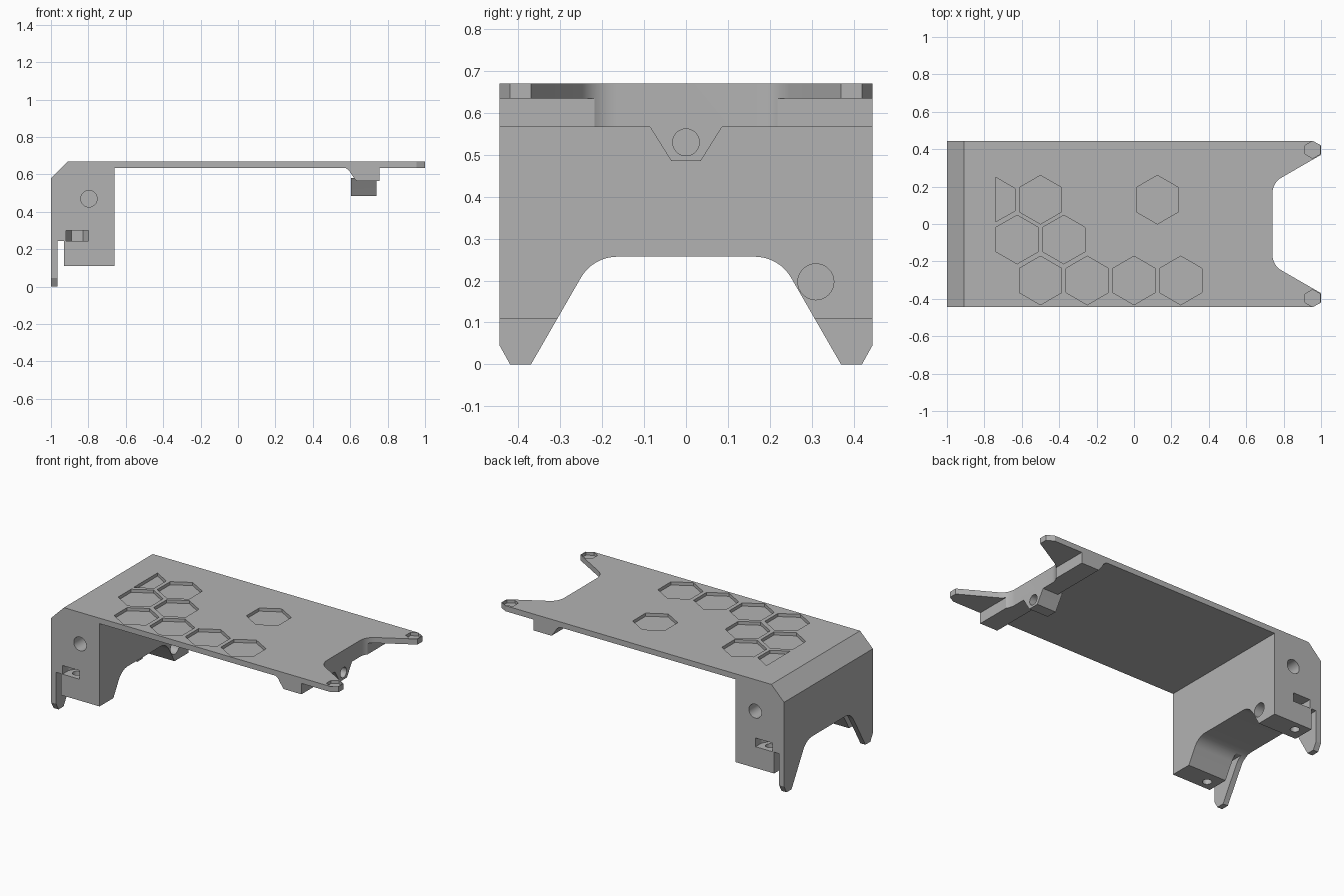
import bpy, bmesh, math
from mathutils import Vector

cube = bpy.data.objects.get("Cube")
if cube:
    bpy.data.objects.remove(cube, do_unlink=True)

W = 0.445          # half width
TOP = 0.67         # top surface height

grey = bpy.data.materials.new("plain grey")
grey.use_nodes = True
GREY = (0.45, 0.45, 0.45, 1)
grey.diffuse_color = GREY
grey.node_tree.nodes["Principled BSDF"].inputs["Base Color"].default_value = GREY


def prism(name, pts, axis, lo, hi):
    """Extrude a 2D outline along an axis; outline uses the other two axes in order."""
    def place(p, d):
        return {"x": (d, p[0], p[1]), "y": (p[0], d, p[1]), "z": (p[0], p[1], d)}[axis]
    bm = bmesh.new()
    face = bm.faces.new([bm.verts.new(place(p, lo)) for p in pts])
    res = bmesh.ops.extrude_face_region(bm, geom=[face])
    shift = Vector(place((0, 0), hi - lo))
    bmesh.ops.translate(bm, vec=shift, verts=[v for v in res["geom"] if isinstance(v, bmesh.types.BMVert)])
    bmesh.ops.recalc_face_normals(bm, faces=bm.faces)
    mesh = bpy.data.meshes.new(name)
    bm.to_mesh(mesh)
    bm.free()
    mesh.materials.append(grey)
    ob = bpy.data.objects.new(name, mesh)
    bpy.context.collection.objects.link(ob)
    return ob


def ring(cx, cy, r, n, start=0.0):
    return [(cx + r * math.cos(start + math.tau * i / n),
             cy + r * math.sin(start + math.tau * i / n)) for i in range(n)]


def fillet(a, b, c, r, n=8):
    """Points of a round corner at b."""
    a, b, c = Vector(a), Vector(b), Vector(c)
    u, v = (a - b).normalized(), (c - b).normalized()
    half = u.angle(v) / 2
    centre = b + (u + v).normalized() * r / math.sin(half)
    s, e = b + u * r / math.tan(half) - centre, b + v * r / math.tan(half) - centre
    return [tuple(centre + (s.lerp(e, i / n)).normalized() * r) for i in range(n + 1)]


def combine(body, tool, op):
    mod = body.modifiers.new("shape", "BOOLEAN")
    mod.operation, mod.solver, mod.object = op, "EXACT", tool
    bpy.context.view_layer.objects.active = body
    bpy.ops.object.modifier_apply(modifier=mod.name)
    bpy.data.objects.remove(tool, do_unlink=True)


def cut(pts, axis, lo, hi):
    combine(bracket, prism("cutter", pts, axis, lo, hi), "DIFFERENCE")


# Side profile: rear wall, gap, block, thin deck and front crossbar
bracket = prism("bracket", [
    (-1, 0), (-.965, 0), (-.965, .245), (-.93, .245), (-.93, .11), (-.66, .11),
    (-.66, .635), (.575, .635), (.595, .62), (.607, .6), (.632, .566), (.757, .566),
    (.757, .635), (1, .635), (1, TOP), (-.91, TOP), (-1, .58)], "y", -W, W)

# Boss under the crossbar
boss = prism("boss", [(-.095, .58), (-.085, .565), (-.035, .485), (.035, .485), (.085, .565), (.095, .58)],
             "x", .605, .745)
combine(bracket, boss, "UNION")
cut(ring(0, .53, .032, 32), "x", .5, .9)

# Arch between the legs
side = fillet((.37, 0), (.222, .257), (0, .257), .1)
arch = [(.428, -.1), (.37, 0)] + side
cut(arch + [(-y, z) for y, z in reversed(arch)], "x", -1.1, -.6)

# Cutout between the front prongs
side = fillet((1, .37), (.74, .22), (.74, 0), .095)
mouth = [(1.173, .47), (1, .37)] + side
cut(mouth + [(x, -y) for x, y in reversed(mouth)], "z", .4, .8)

hexagon_turn = math.pi / 6
for s in (-1, 1):
    # Chamfered leg feet and prong tips
    cut([(s * .4478, .05), (s * .4172, -.005), (s * .5, -.005), (s * .5, .05)], "x", -1.1, -.9)
    cut([(.946, s * .45), (1.009, s * .415), (1.05, s * .5), (.946, s * .5)], "z", .5, .8)
    # Nut recess on the prong
    cut(ring(.955, s * .397, .046, 6, hexagon_turn), "z", TOP - .02, .8)
    # Blind side hole
    cut(ring(-.797, .47, .044, 32), "y", *sorted((s * .26, s * .6)))
    # Nut slot with hexagonal end, and the screw hole through the leg
    cut([(-.92, s * .6), (-.92, s * .385), (-.89, s * .333), (-.83, s * .333),
         (-.80, s * .385), (-.80, s * .6)], "z", .245, .30)
    cut(ring(-.86, s * .385, .027, 24), "z", .05, .27)

# Cable hole in one leg
cut(ring(.31, .197, .043, 32), "x", -.95, -.6)

# Hexagonal deck recesses
rows = {.13: (-.5, .125), -.083: (-.625, -.375), -.302: (-.5, -.25, 0, .25)}
for y, xs in rows.items():
    for x in xs:
        cut(ring(x, y, .13, 6, hexagon_turn), "z", TOP - .02, .8)
# Partial recess
cut([(-.74, .012), (-.637, .07), (-.637, .19), (-.74, .25)], "z", TOP - .02, .8)

# Smooth only the round walls
bpy.ops.object.select_all(action="DESELECT")
bracket.select_set(True)
bpy.context.view_layer.objects.active = bracket
bpy.ops.object.shade_smooth_by_angle(angle=math.radians(25))
